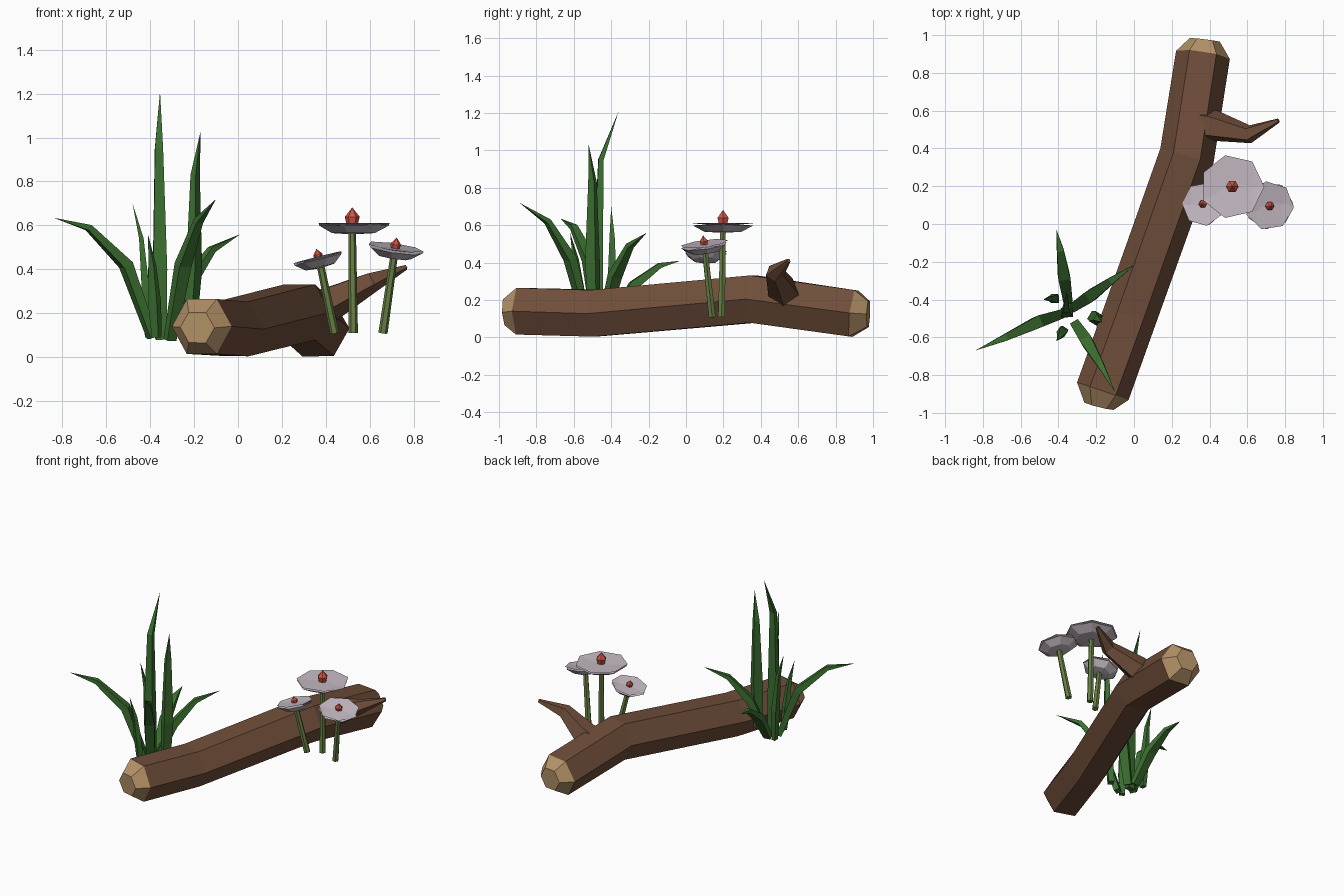
import bpy, bmesh, math
from mathutils import Vector, Quaternion

if "Cube" in bpy.data.objects:
    bpy.data.objects.remove(bpy.data.objects["Cube"])


def material(name, rgb):
    m = bpy.data.materials.new(name)
    m.diffuse_color = (*rgb, 1)
    m.use_nodes = True
    m.node_tree.nodes["Principled BSDF"].inputs["Base Color"].default_value = m.diffuse_color
    return m


BARK = material("bark", (0.16, 0.075, 0.042))
CUT = material("cut_wood", (0.46, 0.29, 0.14))
GRASS = material("grass", (0.045, 0.16, 0.03))
STEM = material("stem", (0.14, 0.22, 0.06))
PETAL = material("petal", (0.56, 0.49, 0.55))
BUD = material("bud", (0.62, 0.09, 0.06))


def tube(name, path, radii, sides, side_ref, mat, flat=1.0, end_mat=None, phase=0.0):
    """Closed flat-faced tube through path; a radius of 0 makes a pointed end."""
    pts = [Vector(p) for p in path]
    bm = bmesh.new()
    rings = []
    for i, (p, r) in enumerate(zip(pts, radii)):
        d = (pts[min(i + 1, len(pts) - 1)] - pts[max(i - 1, 0)]).normalized()
        side = Vector(side_ref)
        side = (side - d * side.dot(d)).normalized()
        up = side.cross(d)
        if r == 0:
            rings.append([bm.verts.new(p)])
            continue
        angles = [phase + math.tau * k / sides for k in range(sides)]
        rings.append([bm.verts.new(p + side * r * math.cos(a) + up * r * flat * math.sin(a))
                      for a in angles])
    for i, (a, b) in enumerate(zip(rings, rings[1:])):
        for k in range(sides):
            loop = [a[k % len(a)], a[(k + 1) % len(a)], b[(k + 1) % len(b)], b[k % len(b)]]
            f = bm.faces.new(list(dict.fromkeys(loop)))
            f.material_index = int(end_mat is not None and i in (0, len(rings) - 2))
    for ring in (rings[0], rings[-1]):
        if len(ring) > 2:
            bm.faces.new(ring).material_index = int(end_mat is not None)
    bmesh.ops.recalc_face_normals(bm, faces=bm.faces)
    me = bpy.data.meshes.new(name)
    bm.to_mesh(me)
    bm.free()
    me.materials.append(mat)
    if end_mat:
        me.materials.append(end_mat)
    ob = bpy.data.objects.new(name, me)
    bpy.context.collection.objects.link(ob)
    return ob


# Fallen log with bevelled, pale cut ends
tube("log",
     [(-0.185, -0.965, 0.135), (-0.165, -0.885, 0.14), (-0.02, -0.48, 0.13),
      (0.28, 0.36, 0.205), (0.365, 0.895, 0.128), (0.375, 0.975, 0.125)],
     [0.08, 0.144, 0.144, 0.146, 0.144, 0.08], 6, (1, 0, 0), BARK, end_mat=CUT)

# Broken side branch
tube("branch",
     [(0.30, 0.53, 0.20), (0.42, 0.52, 0.25), (0.61, 0.475, 0.345), (0.765, 0.548, 0.41)],
     [0.10, 0.085, 0.05, 0.012], 5, (0, 1, 0), BARK, phase=0.3)

# Grass blades: base, bends, tip
blades = [
    [(-0.35, -0.46, 0.08), (-0.355, -0.47, 0.40), (-0.36, -0.455, 0.95), (-0.355, -0.36, 1.21)],
    [(-0.22, -0.49, 0.09), (-0.20, -0.50, 0.40), (-0.195, -0.50, 0.83), (-0.17, -0.52, 1.03)],
    [(-0.39, -0.48, 0.09), (-0.51, -0.52, 0.42), (-0.68, -0.60, 0.59), (-0.84, -0.67, 0.635)],
    [(-0.31, -0.53, 0.08), (-0.25, -0.62, 0.42), (-0.18, -0.74, 0.62), (-0.10, -0.89, 0.72)],
    [(-0.32, -0.44, 0.09), (-0.23, -0.38, 0.33), (-0.12, -0.30, 0.49), (0.01, -0.21, 0.56)],
    [(-0.35, -0.41, 0.09), (-0.37, -0.28, 0.28), (-0.39, -0.14, 0.385), (-0.41, -0.03, 0.41)],
    [(-0.41, -0.40, 0.09), (-0.42, -0.395, 0.30), (-0.44, -0.395, 0.54), (-0.48, -0.40, 0.70)],
    [(-0.37, -0.56, 0.09), (-0.38, -0.57, 0.25), (-0.39, -0.59, 0.42), (-0.41, -0.62, 0.56)],
]
for n, path in enumerate(blades):
    lean = Vector(path[-1]) - Vector(path[0])
    across = Vector((-lean.y, lean.x, 0))
    s = 0.75 if n > 5 else 1.0
    tube(f"grass_blade_{n + 1}", path, [0.034 * s, 0.045 * s, 0.026 * s, 0], 4, across,
         GRASS, flat=0.75, phase=math.pi / 4)


# Flowers: stem, shallow dish of petals, pointed bud
def flower(n, base, centre, normal, radius, bud, turn):
    c, up = Vector(centre), Vector(normal).normalized()
    tube(f"flower_stem_{n}", [base, c - up * 0.01], [0.021, 0.017], 6, (1, 0, 0), STEM)
    dish = [c - up * 0.028, c - up * 0.022, c + up * 0.012, c + up * 0.024, c + up * 0.006]
    tube(f"flower_petals_{n}", dish, [0, radius * 0.6, radius * 0.98, radius, 0],
         7, (1, 0, 0), PETAL, phase=turn)
    tube(f"flower_bud_{n}", [c, c + up * bud * 0.55, c + up * bud],
         [bud * 0.22, bud * 0.36, 0], 6, (1, 0, 0), BUD)


flower(1, (0.525, 0.19, 0.11), (0.52, 0.198, 0.587), (0, 0, 1), 0.17, 0.095, 0.0)
flower(2, (0.44, 0.14, 0.11), (0.372, 0.105, 0.433), (-0.25, 0.02, 1), 0.117, 0.062, 0.4)
flower(3, (0.66, 0.14, 0.11), (0.713, 0.10, 0.478), (0.15, -0.13, 1), 0.131, 0.068, 0.8)
